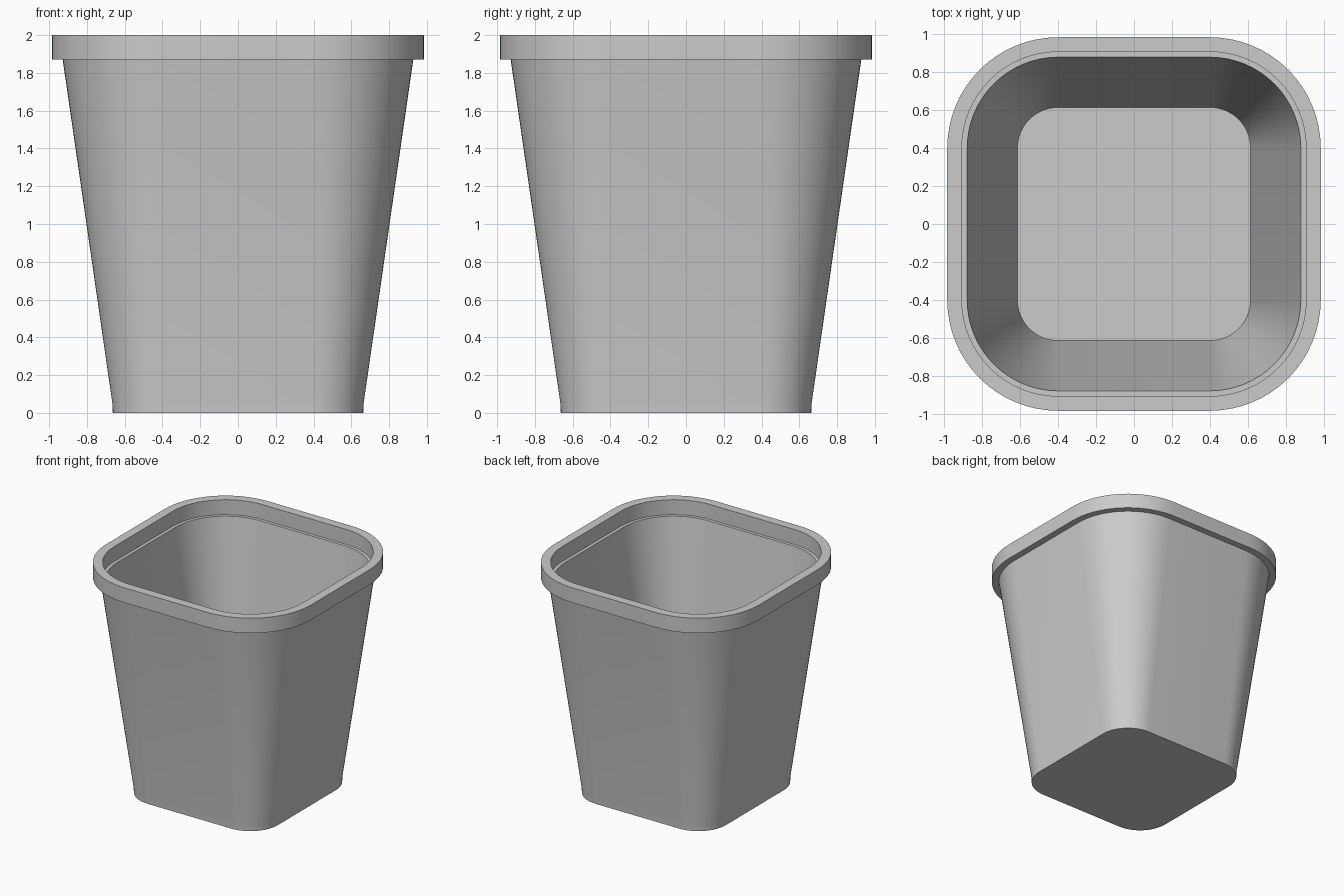
import bpy, bmesh
from math import sin, cos, pi, radians

cube = bpy.data.objects.get("Cube")
if cube:
    bpy.data.objects.remove(cube, do_unlink=True)

# Plain grey plastic
grey = bpy.data.materials.new("grey plastic")
grey.use_nodes = True
colour = (0.6, 0.6, 0.6, 1)
grey.diffuse_color = colour
grey.node_tree.nodes["Principled BSDF"].inputs["Base Color"].default_value = colour

CORNER = 0.4   # centre of every corner arc
STEPS = 16     # segments per corner


def rounded_square(bm, half, z):
    """Ring of vertices: a square of the given half width with round corners."""
    radius = half - CORNER
    ring = []
    for q, (sx, sy) in enumerate([(1, 1), (-1, 1), (-1, -1), (1, -1)]):
        for i in range(STEPS + 1):
            a = (q + i / STEPS) * pi / 2
            ring.append(bm.verts.new((sx * CORNER + radius * cos(a),
                                      sy * CORNER + radius * sin(a), z)))
    return ring


def loft(name, profile):
    """Skin rounded squares along (half width, height) steps, closing both ends."""
    bm = bmesh.new()
    rings = [rounded_square(bm, half, z) for half, z in profile]
    n = len(rings[0])
    for a, b in zip(rings, rings[1:]):
        for i in range(n):
            j = (i + 1) % n
            bm.faces.new((a[i], a[j], b[j], b[i]))
    bm.faces.new(rings[0][::-1])
    bm.faces.new(rings[-1])
    mesh = bpy.data.meshes.new(name)
    bm.to_mesh(mesh)
    bm.free()
    obj = bpy.data.objects.new(name, mesh)
    bpy.context.collection.objects.link(obj)
    mesh.materials.append(grey)
    bpy.ops.object.select_all(action="DESELECT")
    obj.select_set(True)
    bpy.context.view_layer.objects.active = obj
    bpy.ops.object.shade_smooth_by_angle(angle=radians(30))
    return obj


# Tapered bin: outside wall, overhanging rim, inner ledge, inside wall, floor
loft("waste_bin", [
    (0.663, 0), (0.665, 0.05), (0.928, 1.87),
    (0.985, 1.87), (0.985, 2), (0.908, 2),
    (0.908, 1.87), (0.88, 1.87), (0.615, 0.05),
])
